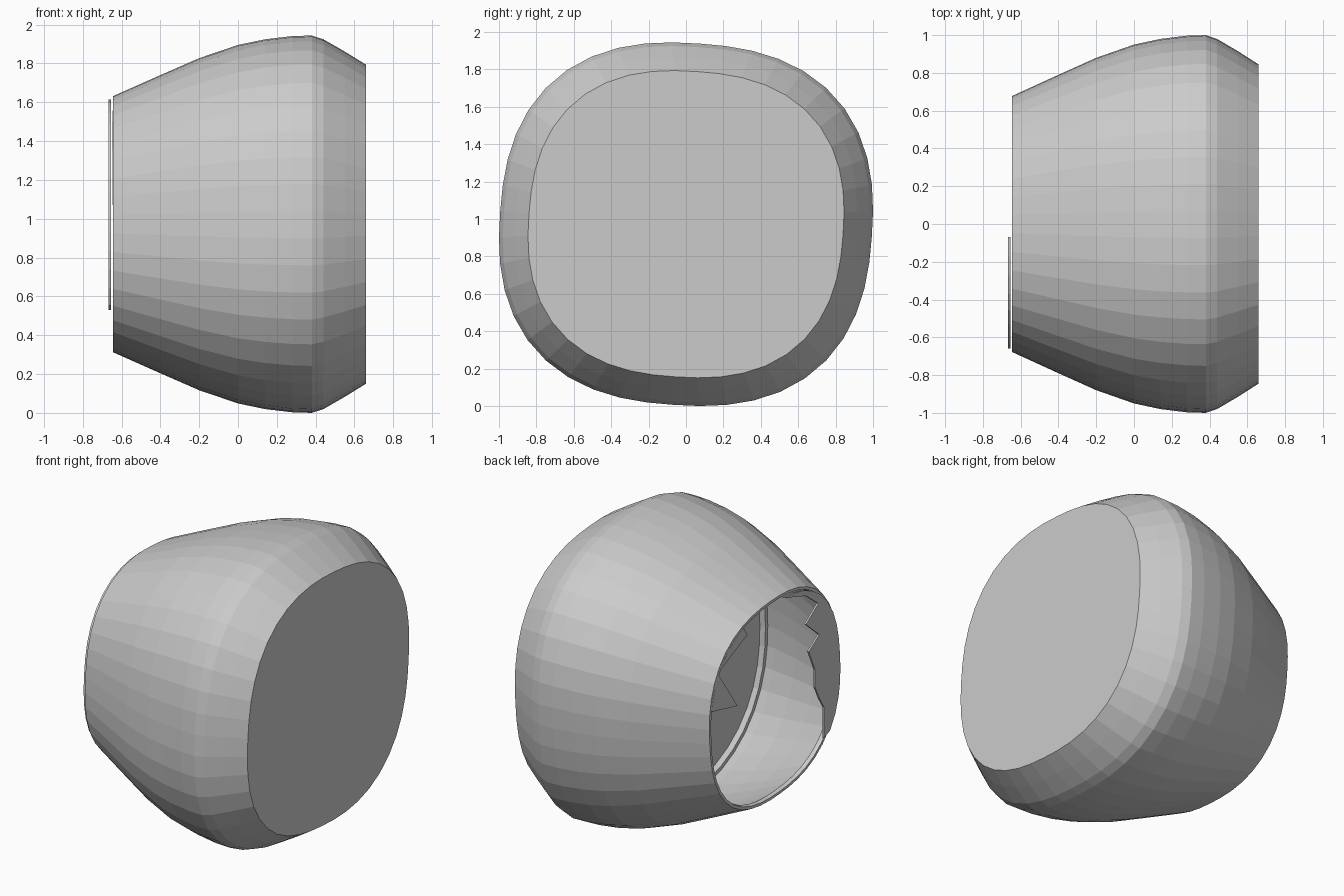
import bpy, bmesh, math

if "Cube" in bpy.data.objects:
    bpy.data.objects.remove(bpy.data.objects["Cube"])

SEGS = 44
ZC = 0.972
TILT = math.radians(-4)
POW = 2.45


def raw(t):
    """Point on a slightly rolled superellipse."""
    c, s = math.cos(t), math.sin(t)
    u = math.copysign(abs(c) ** (2 / POW), c)
    v = math.copysign(abs(s) ** (2 / POW), s)
    return (u * math.cos(TILT) - v * math.sin(TILT),
            u * math.sin(TILT) + v * math.cos(TILT))


MAXR = max(raw(i * 0.01)[0] for i in range(629))


def section(t, scale):
    u, v = raw(t)
    return scale * u / MAXR, ZC + 0.972 * scale * v / MAXR


def make_object(name, bm):
    bmesh.ops.recalc_face_normals(bm, faces=bm.faces[:])
    me = bpy.data.meshes.new(name)
    bm.to_mesh(me)
    bm.free()
    ob = bpy.data.objects.new(name, me)
    bpy.context.collection.objects.link(ob)
    return ob


def loft(name, profile):
    """Skin sections along x, closing both ends of the profile."""
    bm = bmesh.new()
    rings = []
    for x, scale in profile:
        ring = []
        for i in range(SEGS):
            # even angular spacing around the section
            a = 2 * math.pi * i / SEGS
            t = math.atan2(math.copysign(abs(math.sin(a)) ** (POW / 2), math.sin(a)),
                           math.copysign(abs(math.cos(a)) ** (POW / 2), math.cos(a)))
            y, z = section(t, scale)
            ring.append(bm.verts.new((x, y, z)))
        rings.append(ring)
    for a, b in zip(rings, rings[1:]):
        for i in range(SEGS):
            j = (i + 1) % SEGS
            bm.faces.new((a[i], a[j], b[j], b[i]))
    bm.faces.new(rings[0])
    bm.faces.new(rings[-1])
    return make_object(name, bm)


def shard(name, x, arc, inner):
    """Flat broken pane: rim arc (degrees) closed by a jagged inner edge."""
    bm = bmesh.new()
    n = 14
    pts = []
    for i in range(n + 1):
        a = math.radians(arc[0] + (arc[1] - arc[0]) * i / n)
        t = math.atan2(math.copysign(abs(math.sin(a)) ** (POW / 2), math.sin(a)),
                       math.copysign(abs(math.cos(a)) ** (POW / 2), math.cos(a)))
        pts.append(section(t, 0.66))
    pts += inner
    bm.faces.new([bm.verts.new((x, y, z)) for y, z in pts])
    ob = make_object(name, bm)
    mod = ob.modifiers.new("thickness", 'SOLIDIFY')
    mod.thickness = 0.012
    mod.offset = 0
    return ob


# Housing: flat end, swelling body, open end, inner skin, recessed inner wall
outer = [(0.66, 0.845), (0.55, 0.915), (0.44, 0.98), (0.38, 1.0), (0.28, 0.997),
         (0.14, 0.98), (0.0, 0.95), (-0.2, 0.88), (-0.4, 0.79), (-0.645, 0.678)]
inner = [(-0.645, 0.66), (-0.62, 0.655), (-0.4, 0.77), (-0.2, 0.86),
         (0.0, 0.93), (0.06, 0.94), (0.06, 0.915), (0.09, 0.90)]
loft("housing", outer + inner)

# Broken pane left along one side of the opening
shard("broken_pane_side", -0.661, (100, 222),
      [(-0.49, 0.53), (-0.49, 0.73), (-0.44, 0.81), (-0.395, 0.90),
       (-0.395, 1.015), (-0.33, 1.16), (-0.44, 1.23), (-0.30, 1.35),
       (-0.43, 1.44), (-0.30, 1.54)])

# Smaller pointed remnant on the opposite side
shard("broken_pane_point", -0.64, (18, 66),
      [(0.28, 1.50), (0.59, 1.36), (0.385, 1.07)])
